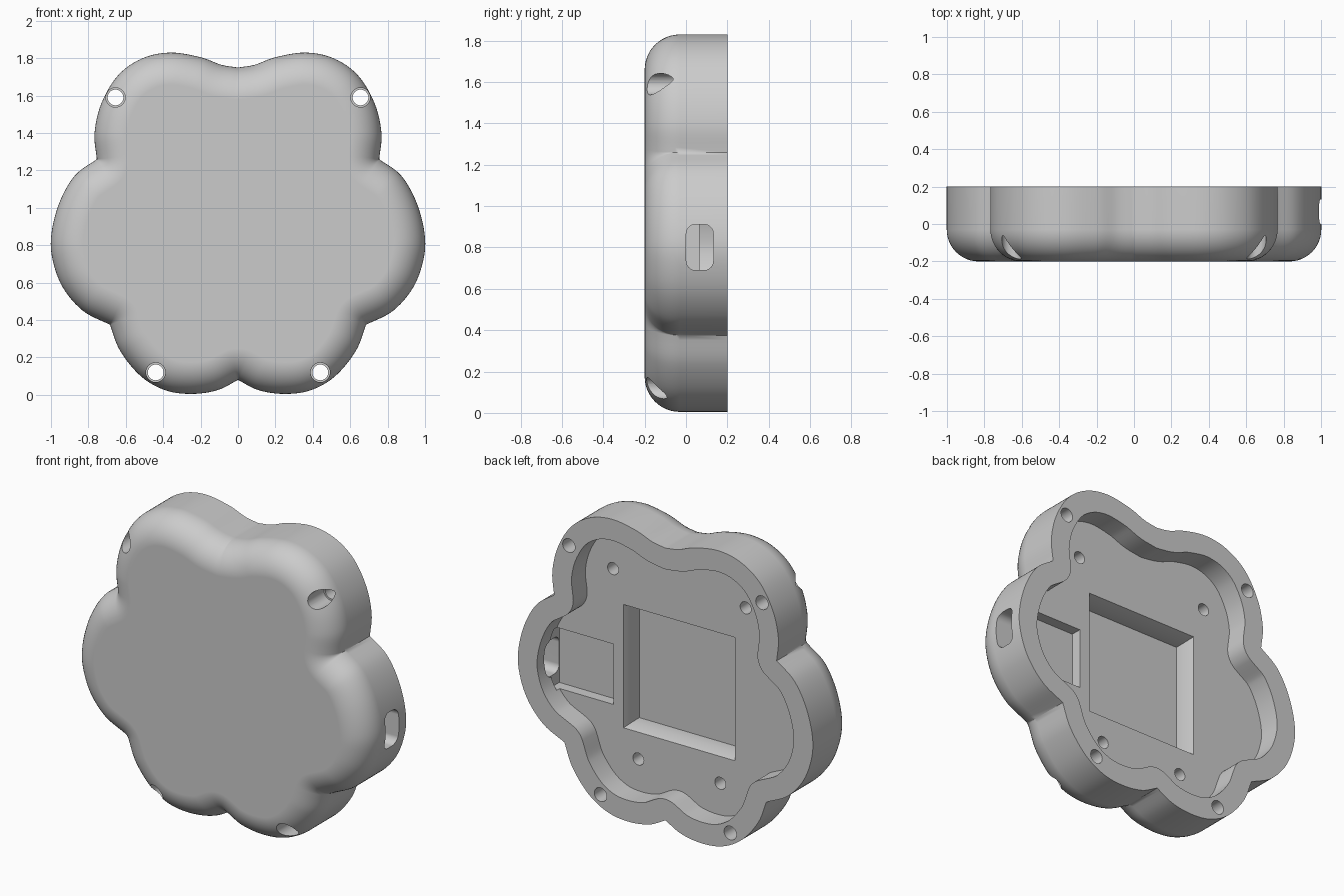
import bpy, bmesh, math
from mathutils import Vector

if "Cube" in bpy.data.objects:
    bpy.data.objects.remove(bpy.data.objects["Cube"], do_unlink=True)

BACK, FRONT, FILLET, WALL, FLOOR = 0.2, -0.2, 0.17, 0.13, 0.065

# Half outline of the flower: lower, side and upper lobes as (x, z)
LOBES = [
    [(0, .08), (.11, .025), (.25, .005), (.39, .025), (.52, .1), (.63, .235), (.685, .375)],
    [(.685, .375), (.83, .45), (.94, .58), (.995, .74), (.995, .88), (.95, 1.04),
     (.87, 1.175), (.755, 1.26)],
    [(.755, 1.26), (.767, 1.4), (.73, 1.56), (.64, 1.71), (.51, 1.8), (.36, 1.83),
     (.2, 1.805), (.09, 1.765), (0, 1.75)],
]


def spline(points, steps=6):
    """Smooth curve through all the points."""
    p = [Vector(q) for q in points]
    p = [2 * p[0] - p[1]] + p + [2 * p[-1] - p[-2]]
    out = []
    for a, b, c, d in zip(p, p[1:], p[2:], p[3:]):
        for i in range(steps):
            t = i / steps
            out.append(b + (c - a) * t / 2 + (a * 2 - b * 5 + c * 4 - d) * t * t / 2
                       + (b * 3 - a - c * 3 + d) * t ** 3 / 2)
    return out + [p[-2]]


def outline_with_normals():
    """Outline points with inward normals; creases get a fan of normals."""
    half = [spline(lobe) for lobe in LOBES]
    mirrored = [[Vector((-q.x, q.y)) for q in reversed(c)] for c in reversed(half)]
    chains = []
    for c in half + mirrored:
        chain = []
        for i, q in enumerate(c):
            t = (c[min(i + 1, len(c) - 1)] - c[max(i - 1, 0)]).normalized()
            chain.append((q, Vector((-t.y, t.x))))
        chains.append(chain)
    result = []
    for i, chain in enumerate(chains):
        following = chains[(i + 1) % len(chains)]
        result += chain
        a, b = chain[-1][1], following[0][1]
        for k in range(1, 8):
            result.append((chain[-1][0], a.lerp(b, k / 8).normalized()))
    return result


def loft(name, rings):
    """Closed solid skinned over rings of 3D points."""
    bm = bmesh.new()
    loops = [[bm.verts.new(p) for p in ring] for ring in rings]
    n = len(loops[0])
    for a, b in zip(loops, loops[1:]):
        for i in range(n):
            j = (i + 1) % n
            bm.faces.new((a[i], a[j], b[j], b[i]))
    bm.faces.new(loops[0])
    bm.faces.new(list(reversed(loops[-1])))
    bmesh.ops.remove_doubles(bm, verts=bm.verts, dist=0.0003)
    bmesh.ops.dissolve_degenerate(bm, edges=bm.edges, dist=0.0001)
    bmesh.ops.recalc_face_normals(bm, faces=bm.faces)
    mesh = bpy.data.meshes.new(name)
    bm.to_mesh(mesh)
    bm.free()
    ob = bpy.data.objects.new(name, mesh)
    bpy.context.collection.objects.link(ob)
    return ob


OUTLINE = outline_with_normals()


def flower(inset, y):
    return [(q.x + n.x * inset, y, q.y + n.y * inset) for q, n in OUTLINE]


def circle(x, z, r, y, n=32):
    return [(x + r * math.cos(math.tau * i / n), y, z + r * math.sin(math.tau * i / n))
            for i in range(n)]


def rectangle(x0, x1, z0, z1, y):
    return [(x0, y, z0), (x1, y, z0), (x1, y, z1), (x0, y, z1)]


def slot(x, y0, y1, z0, z1, r, n=6):
    pts = []
    for k, (y, z) in enumerate([(y1 - r, z1 - r), (y0 + r, z1 - r),
                                (y0 + r, z0 + r), (y1 - r, z0 + r)]):
        for i in range(n + 1):
            a = math.pi / 2 * (k + i / n)
            pts.append((x, y + r * math.cos(a), z + r * math.sin(a)))
    return pts


# Shell with a rounded front edge
rings = [flower(0, BACK)]
for i in range(13):
    a = math.pi / 2 * i / 12
    rings.append(flower(FILLET * (1 - math.cos(a)), FRONT + FILLET * (1 - math.sin(a))))
shell = loft("flower_shell", rings)

# Main cavity open at the back
cutters = [loft("cavity_cutter", [flower(WALL, FLOOR), flower(WALL, BACK + .1)])]

# Square pocket with a sloped lip
H, ZC = .378, .873
cutters.append(loft("pocket_cutter", [
    rectangle(-h, h, ZC - h, ZC + h, y)
    for h, y in [(H - .02, -.06), (H - .02, .005), (H, FLOOR), (H, FLOOR + .05)]]))

# Connector channel and its side opening
cutters.append(loft("channel_cutter", [
    rectangle(.447, .86, .62, .99, y) for y in (0, FLOOR + .03)]))
cutters.append(loft("side_slot_cutter", [
    slot(x, .001, .132, .69, .912, .045) for x in (.75, 1.1)]))

# Corner screw holes with wider heads, and blind holes in the cavity floor
for side in (-1, 1):
    for x, z in [(.655, 1.59), (.44, .12)]:
        cutters.append(loft("screw_cutter", [
            circle(side * x, z, r, y)
            for r, y in [(.052, -.3), (.052, -.03), (.042, -.03), (.042, .3)]]))
    for x, z in [(.45, 1.452), (.278, .33)]:
        cutters.append(loft("peg_hole_cutter", [
            circle(side * x, z, .037, y) for y in (-.05, FLOOR + .05)]))

bpy.context.view_layer.objects.active = shell
for cutter in cutters:
    cutter.hide_render = True
    mod = shell.modifiers.new("cut", 'BOOLEAN')
    mod.operation, mod.solver, mod.object = 'DIFFERENCE', 'EXACT', cutter
    bpy.ops.object.modifier_apply(modifier=mod.name)
    bpy.data.objects.remove(cutter, do_unlink=True)

# Plain grey finish
grey = bpy.data.materials.new("light_grey")
grey.use_nodes = True
colour = (.6, .6, .6, 1)
grey.diffuse_color = colour
grey.node_tree.nodes["Principled BSDF"].inputs["Base Color"].default_value = colour
shell.data.materials.clear()
shell.data.materials.append(grey)

# Smooth curves, crisp edges
bpy.ops.object.select_all(action='DESELECT')
shell.select_set(True)
bpy.ops.object.shade_smooth_by_angle(angle=math.radians(30))
weighted = shell.modifiers.new("even_shading", 'WEIGHTED_NORMAL')
weighted.keep_sharp = True
